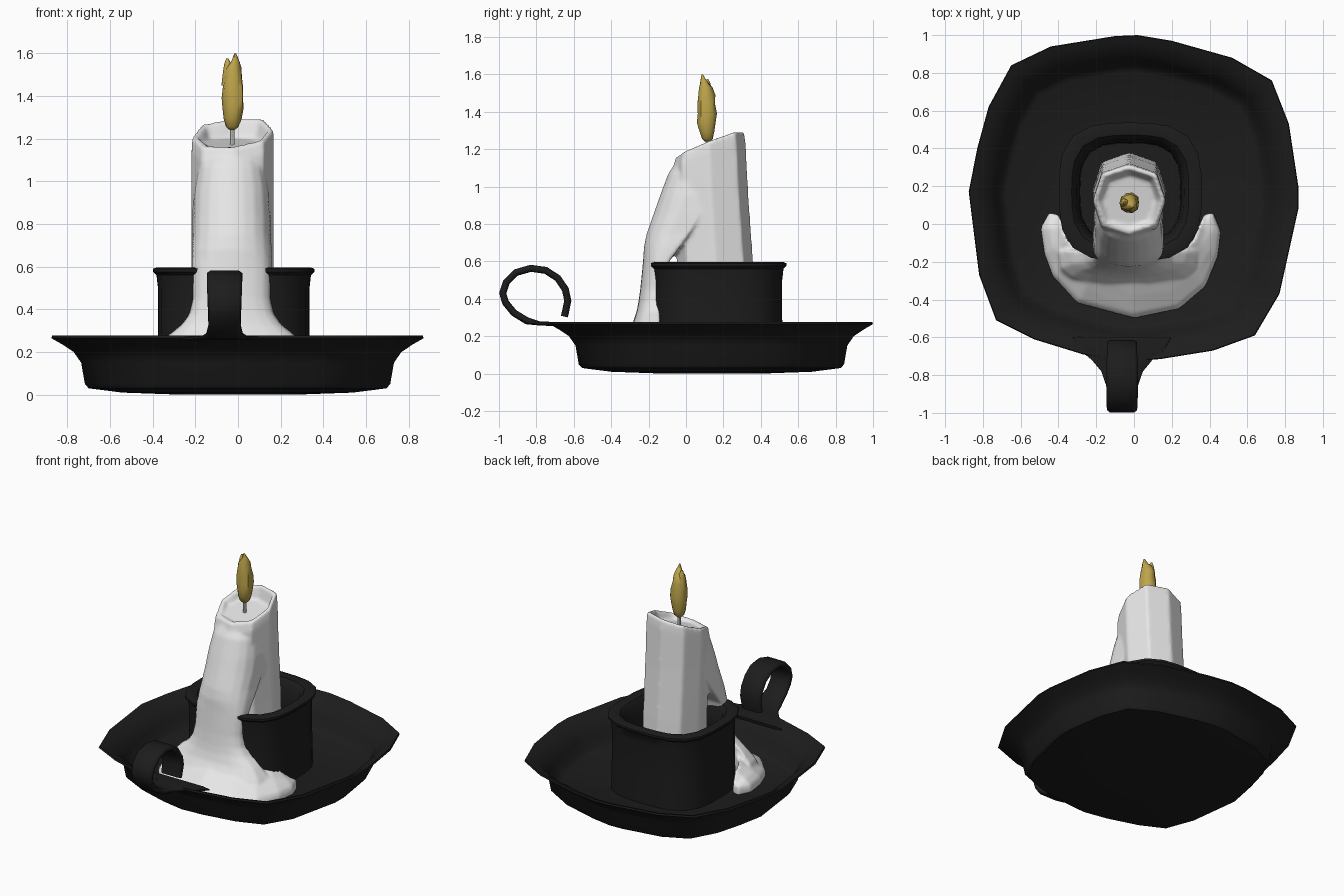
import bpy, bmesh, math, random
random.seed(4)


def material(name, rgb):
    m = bpy.data.materials.new(name)
    m.diffuse_color = (*rgb, 1)
    return m


BLACK = material("black iron", (0.012, 0.012, 0.012))
WAX = material("white wax", (0.8, 0.8, 0.8))
GOLD = material("flame gold", (0.52, 0.38, 0.07))


def loft(name, rings, mat, angle=40):
    """Skin closed rings of equal length and cap both ends."""
    bm = bmesh.new()
    rows = [[bm.verts.new(p) for p in r] for r in rings]
    n = len(rows[0])
    for a, b in zip(rows, rows[1:]):
        for i in range(n):
            j = (i + 1) % n
            bm.faces.new((a[i], a[j], b[j], b[i]))
    bm.faces.new(rows[0][::-1])
    bm.faces.new(rows[-1])
    bmesh.ops.recalc_face_normals(bm, faces=bm.faces)
    me = bpy.data.meshes.new(name)
    bm.to_mesh(me)
    bm.free()
    me.materials.append(mat)
    ob = bpy.data.objects.new(name, me)
    bpy.context.collection.objects.link(ob)
    bpy.ops.object.select_all(action='DESELECT')
    ob.select_set(True)
    bpy.context.view_layer.objects.active = ob
    bpy.ops.object.shade_smooth_by_angle(angle=math.radians(angle))
    return ob


# Dish: hand-beaten outline, scaled through a profile
outline = [(0.02, 1.0), (0.2, 0.97), (0.52, 0.88), (0.73, 0.76), (0.82, 0.53),
           (0.87, 0.2), (0.87, 0.08), (0.77, -0.37), (0.64, -0.59), (0.42, -0.67),
           (0.14, -0.715), (-0.06, -0.73), (-0.27, -0.69), (-0.53, -0.61),
           (-0.73, -0.51), (-0.82, -0.27), (-0.875, 0.17), (-0.83, 0.4),
           (-0.77, 0.62), (-0.65, 0.84), (-0.44, 0.94), (-0.1, 0.995)]
profile = [(0.3, 0.0), (0.62, 0.01), (0.8, 0.03), (0.82, 0.05), (0.84, 0.15),
           (0.88, 0.2), (0.94, 0.235), (1.0, 0.265), (0.995, 0.277), (0.95, 0.262),
           (0.89, 0.225), (0.84, 0.17), (0.81, 0.1), (0.77, 0.08), (0.3, 0.075)]
loft("dish", [[(x * s, 0.14 + (y - 0.14) * s, z) for x, y in outline]
              for s, z in profile], BLACK)

# Cup: rounded square socket
def squircle(r, z, n=24):
    out = []
    for i in range(n):
        a = math.tau * i / n
        c, s = math.cos(a), math.sin(a)
        k = r / (abs(c) ** 3.2 + abs(s) ** 3.2) ** (1 / 3.2)
        out.append((-0.02 + k * c, 0.17 + k * s * 0.97, z))
    return out


loft("cup", [squircle(r, z) for r, z in
             [(0.36, 0.07), (0.355, 0.3), (0.355, 0.5), (0.362, 0.56), (0.378, 0.575),
              (0.378, 0.59), (0.36, 0.597), (0.31, 0.59), (0.285, 0.56),
              (0.27, 0.45), (0.265, 0.2)]], BLACK)

# Handle: tapering tab curling into a ring, centreline (y, z, half width)
path = [(-0.60, 0.25, 0.26), (-0.67, 0.262, 0.22), (-0.72, 0.266, 0.16), (-0.78, 0.268, 0.11),
        (-0.85, 0.282, 0.085), (-0.92, 0.325, 0.075), (-0.965, 0.38, 0.075), (-0.98, 0.43, 0.078),
        (-0.96, 0.49, 0.082), (-0.91, 0.54, 0.083), (-0.83, 0.563, 0.083), (-0.75, 0.552, 0.083),
        (-0.685, 0.51, 0.08), (-0.645, 0.45, 0.08), (-0.632, 0.39, 0.078), (-0.65, 0.305, 0.075)]
rings = []
for i, (y, z, w) in enumerate(path):
    p, q = path[max(i - 1, 0)], path[min(i + 1, len(path) - 1)]
    dy, dz = q[0] - p[0], q[1] - p[1]
    d = math.hypot(dy, dz)
    ny, nz = -dz / d, dy / d
    t = 0.011 if i < 4 else 0.019
    rings.append([(-0.063 + u * w, y + ny * v * t, z + nz * v * t) for u, v in
                  [(-1, -0.4), (-0.8, -1), (0.8, -1), (1, -0.4),
                   (1, 0.4), (0.8, 1), (-0.8, 1), (-1, 0.4)]])
loft("handle", rings, BLACK, 60)

# Candle body: eight sides, slanted top with a melted hollow
def octagon(s, back, front, zf, hw=0.195):
    cy, ry = (back + front) / 2, (back - front) / 2
    out = []
    for i in range(8):
        a = math.tau * i / 8
        k = 1.06 if i % 2 else 1.0
        x, y = -0.025 + hw * s * k * math.cos(a), cy + ry * s * k * math.sin(a)
        out.append((x, y, zf(x, y)))
    return out


slant = lambda x, y: min(1.295, 1.18 + 0.4 * y + 0.1 * x)
flat = lambda z: (lambda x, y: z)
body = loft("candle", [octagon(1, 0.38, -0.04, flat(0.2)),
                       octagon(1, 0.36, -0.05, flat(0.6)),
                       octagon(1, 0.335, -0.07, flat(0.95)),
                       octagon(1, 0.32, -0.075, lambda x, y: slant(x, y) - 0.06),
                       octagon(0.98, 0.315, -0.06, slant),
                       octagon(0.86, 0.315, -0.06, slant),
                       octagon(0.74, 0.31, -0.06, lambda x, y: 1.15 + 0.2 * y)], WAX)

# Drip: wax sheet running over the cup, (z, front y, back y, half width)
rings = []
for z, f, b, w in [(1.12, -0.06, 0.1, 0.13), (1.07, -0.095, 0.1, 0.16), (0.95, -0.14, 0.1, 0.18),
                   (0.85, -0.175, 0.08, 0.185), (0.75, -0.21, 0.02, 0.185),
                   (0.68, -0.225, -0.03, 0.19), (0.6, -0.23, -0.09, 0.19),
                   (0.45, -0.245, -0.13, 0.185), (0.38, -0.255, -0.14, 0.20),
                   (0.33, -0.265, -0.14, 0.235), (0.27, -0.285, -0.14, 0.31),
                   (0.2, -0.33, -0.14, 0.37), (0.12, -0.37, -0.14, 0.39)]:
    ring = []
    for i in range(11):
        a = math.pi * (i / 10 - 0.5)
        ring.append((-0.03 + w * math.sin(a), b - (b - f) * max(math.cos(a), 0) ** 0.6, z))
    rings.append(ring)
drip = loft("drip", rings, WAX)

# Puddle: crescent around the cup, (inner xy, outer xy, inner height)
rings = []
for ix, iy, ox, oy, h in [(-0.40, 0.05, -0.45, 0.06, 0.15), (-0.37, -0.02, -0.495, -0.02, 0.21),
                          (-0.35, -0.09, -0.475, -0.16, 0.235), (-0.27, -0.15, -0.43, -0.28, 0.26),
                          (-0.17, -0.17, -0.30, -0.42, 0.29), (-0.02, -0.17, 0.0, -0.5, 0.3),
                          (0.13, -0.17, 0.24, -0.45, 0.29), (0.23, -0.15, 0.38, -0.33, 0.26),
                          (0.31, -0.09, 0.445, -0.17, 0.235), (0.34, -0.02, 0.46, -0.04, 0.21),
                          (0.37, 0.05, 0.42, 0.06, 0.15)]:
    mix = lambda t, z: (ix + (ox - ix) * t, iy + (oy - iy) * t, z)
    rings.append([mix(0, 0.06), mix(0, h), mix(0.3, h * 0.85), mix(0.65, 0.09 + h * 0.32),
                  mix(0.92, 0.13), mix(1, 0.1), mix(0.97, 0.06)])
puddle = loft("puddle", rings, WAX)

# Melt the wax parts into one skin
bpy.ops.object.select_all(action='DESELECT')
for o in (body, drip, puddle):
    o.select_set(True)
bpy.context.view_layer.objects.active = body
bpy.ops.object.join()
for m in list(body.modifiers):
    body.modifiers.remove(m)
rm = body.modifiers.new("melt", 'REMESH')
rm.mode = 'VOXEL'
rm.voxel_size = 0.011
rm.use_smooth_shade = True
sm = body.modifiers.new("soften", 'SMOOTH')
sm.factor, sm.iterations = 0.5, 6

# Wick
loft("wick", [[(-0.027 + 0.011 * math.cos(math.tau * i / 8),
                0.115 + 0.011 * math.sin(math.tau * i / 8), z) for i in range(8)]
              for z in (1.14, 1.28)], WAX)

# Flame: uneven lobes with a main tip and a shorter second tip
def flame(name, rows):
    loft(name, [[(cx + r * random.uniform(0.88, 1.1) * math.cos(math.tau * i / 10),
                  cy + r * random.uniform(0.88, 1.1) * math.sin(math.tau * i / 10), z)
                 for i in range(10)] for cx, cy, z, r in rows], GOLD, 50)


flame("flame", [(-0.027, 0.115, 1.24, 0.012), (-0.027, 0.115, 1.255, 0.03),
                (-0.026, 0.112, 1.29, 0.043), (-0.024, 0.112, 1.34, 0.052),
                (-0.024, 0.11, 1.39, 0.054), (-0.025, 0.11, 1.44, 0.052),
                (-0.025, 0.11, 1.49, 0.046), (-0.022, 0.105, 1.53, 0.036),
                (-0.014, 0.097, 1.56, 0.02), (-0.013, 0.087, 1.60, 0.004)])
flame("flame_side_tip", [(-0.042, 0.11, 1.45, 0.034), (-0.046, 0.11, 1.51, 0.027),
                         (-0.047, 0.115, 1.55, 0.016), (-0.05, 0.115, 1.575, 0.005)])
